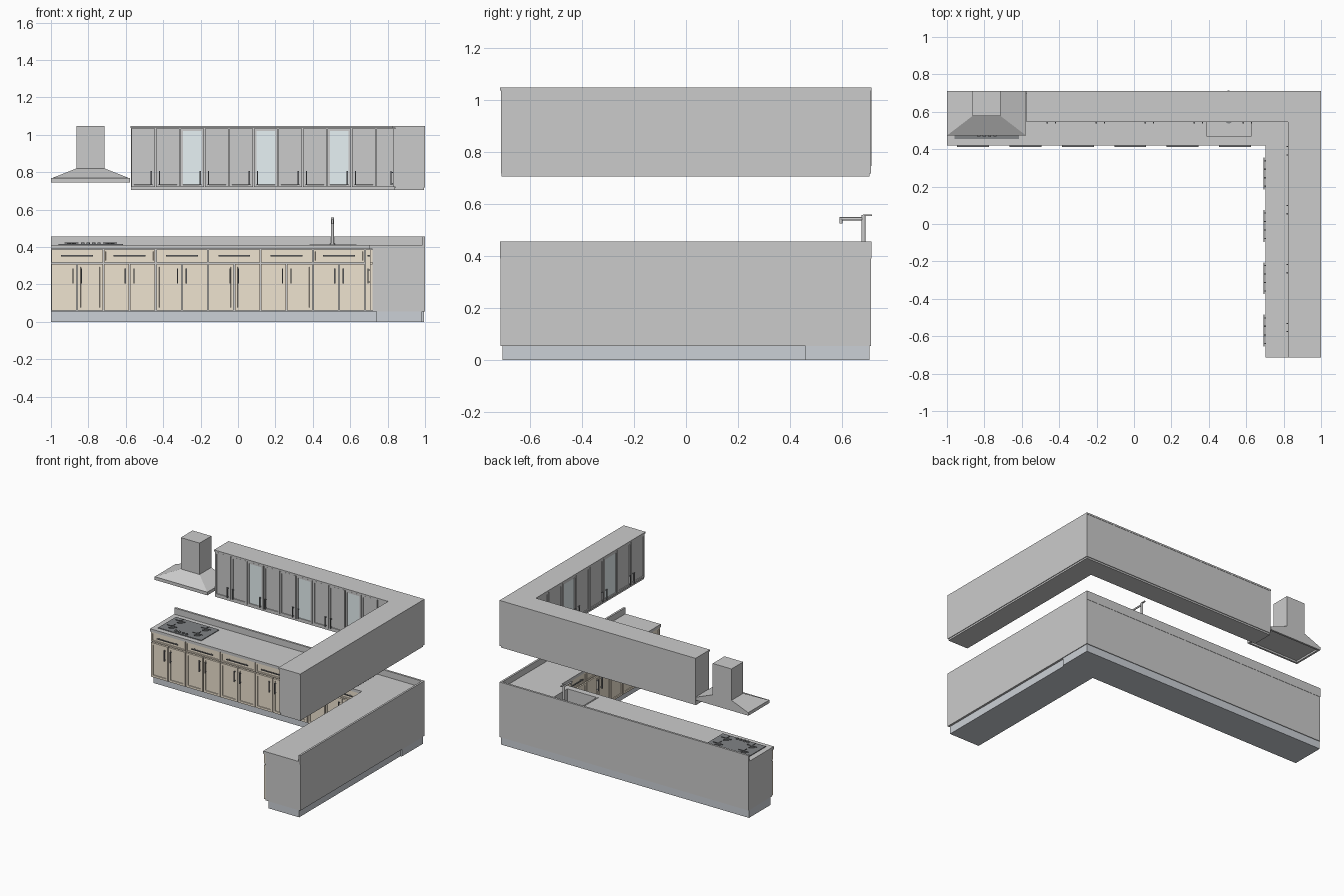
import bpy, bmesh, math
from mathutils import Vector, Matrix

if "Cube" in bpy.data.objects:
    bpy.data.objects.remove(bpy.data.objects["Cube"])

def mat(name, r, g, b):
    m = bpy.data.materials.new(name)
    m.diffuse_color = (r, g, b, 1)
    m.use_nodes = True
    m.node_tree.nodes["Principled BSDF"].inputs["Base Color"].default_value = m.diffuse_color
    return m

WOOD = mat("light_wood", .86, .77, .63)
STONE = mat("counter_stone", .93, .93, .92)
KICK = mat("plinth_grey", .60, .63, .67)
GLASS = mat("pale_glass", .80, .89, .91)
DARK = mat("dark_metal", .22, .23, .24)

def finish(name, bm, *mats):
    bmesh.ops.recalc_face_normals(bm, faces=bm.faces)
    me = bpy.data.meshes.new(name)
    bm.to_mesh(me)
    bm.free()
    ob = bpy.data.objects.new(name, me)
    bpy.context.collection.objects.link(ob)
    for m in mats:
        if m:
            me.materials.append(m)
    return ob

def add_box(bm, a, b):
    lo = Vector(map(min, a, b))
    hi = Vector(map(max, a, b))
    M = Matrix.Translation((lo + hi) / 2) @ Matrix.Diagonal((hi - lo).to_4d())
    return bmesh.ops.create_cube(bm, size=1, matrix=M)["verts"]

def add_cyl(bm, a, b, r, n=16):
    a, b = Vector(a), Vector(b)
    d = b - a
    M = Matrix.Translation((a + b) / 2) @ d.to_track_quat('Z', 'Y').to_matrix().to_4x4()
    bmesh.ops.create_cone(bm, cap_ends=True, segments=n, radius1=r, radius2=r, depth=d.length, matrix=M)

def box(name, a, b, m=None):
    bm = bmesh.new()
    add_box(bm, a, b)
    return finish(name, bm, m)

def corner_prism(name, xl, yf, xf, ye, xr, yb, z0, z1, m=None):
    """L-shaped slab: back run from xl, right run down to ye."""
    bm = bmesh.new()
    pts = [(xl, yb), (xl, yf), (xf, yf), (xf, ye), (xr, ye), (xr, yb)]
    f = bm.faces.new([bm.verts.new((x, y, z0)) for x, y in pts])
    up = bmesh.ops.extrude_face_region(bm, geom=[f])["geom"]
    bmesh.ops.translate(bm, vec=(0, 0, z1 - z0), verts=[v for v in up if isinstance(v, bmesh.types.BMVert)])
    return finish(name, bm, m)

# run = (name, along x?, front plane); u runs along the wall, d out of it
def at(run, u, d, z):
    return (u, run[2] - d, z) if run[1] else (run[2] - d, u, z)

def panel(name, run, u0, u1, z0, z1, m=None, glass=False, frame=.022):
    """Framed door or drawer front with a recessed panel."""
    g = .003
    bm = bmesh.new()
    add_box(bm, at(run, u0 + g, 0, z0), at(run, u1 - g, .014, z1))
    out = Vector((0, -1, 0)) if run[1] else Vector((-1, 0, 0))
    bm.normal_update()
    face = max(bm.faces, key=lambda f: f.normal.dot(out))
    bmesh.ops.inset_region(bm, faces=[face], thickness=frame)
    bmesh.ops.inset_region(bm, faces=[face], thickness=.001, depth=-.005)
    if glass:
        face.material_index = 1
        base = bpy.data.materials.get("door_grey") or mat("door_grey", .8, .8, .8)
        return finish(name, bm, base, GLASS)
    return finish(name, bm, m)

def handle(name, run, u, z, length, upright):
    """Bar handle on two posts."""
    t, h = .003, length / 2
    bm = bmesh.new()
    du, dz = (t, h) if upright else (h, t)
    add_box(bm, at(run, u - du, .021, z - dz), at(run, u + du, .027, z + dz))
    for s in (-1, 1):
        pu, pz = (u, z + s * h * .8) if upright else (u + s * h * .8, z)
        add_box(bm, at(run, pu - t, .013, pz - t), at(run, pu + t, .022, pz + t))
    finish(name, bm, DARK)

def base_run(run, start, count, w=.28):
    for i in range(count):
        a = start + i * w
        c, b = a + w / 2, a + w
        panel(f"{run[0]}_drawer_{i}", run, a, b, .317, .387, WOOD, frame=.014)
        handle(f"{run[0]}_drawer_handle_{i}", run, c, .353, .17, False)
        for s, (p, q) in zip((-1, 1), ((a, c), (c, b))):
            panel(f"{run[0]}_door_{i}", run, p, q, .06, .309, WOOD)
            handle(f"{run[0]}_door_handle_{i}", run, c + s * .023, .245, .08, True)

def wall_run(run, start, count, w, glazed):
    for i in range(count):
        a = start + i * w
        c, b = a + w / 2, a + w
        for k, (s, p, q) in enumerate(((-1, a, c), (1, c, b))):
            panel(f"{run[0]}_door_{i}_{k}", run, p, q, .72, 1.034, None, (2 * i + k) in glazed, .018)
            handle(f"{run[0]}_handle_{i}_{k}", run, c + s * .022, .768, .075, True)

# base cabinets
box("back_plinth", (-1, .46, 0), (.995, .705, .057), KICK)
box("right_plinth", (.74, -.705, 0), (.985, .46, .057), KICK)
carcass = corner_prism("base_carcass", -1, .44, .72, -.712, 1, .71, .055, .39)
counter = corner_prism("countertop", -1, .419, .702, -.714, 1, .712, .39, .41, STONE)
corner_prism("upstand", -1, .697, .986, -.714, 1, .712, .41, .455, STONE)
base_back = ("base_back", True, .44)
base_right = ("base_right", False, .72)
base_run(base_back, -1, 6)
base_run(base_right, -.71, 4)
box("corner_filler_back", (.683, .428, .06), (.71, .44, .387), WOOD)
box("corner_filler_right", (.708, .413, .06), (.72, .44, .387), WOOD)

# wall cabinets
corner_prism("wall_carcass", -.573, .563, .842, -.711, 1, .71, .717, 1.036)
corner_prism("wall_top", -.575, .546, .824, -.714, 1, .712, 1.036, 1.048)
corner_prism("wall_bottom_rail", -.573, .555, .834, -.708, .995, .705, .705, .717)
wall_back = ("wall_back", True, .563)
wall_right = ("wall_right", False, .842)
wall_run(wall_back, -.573, 5, .262, {2, 5, 8})
wall_run(wall_right, -.711, 4, .315, {2, 5})
box("wall_corner_filler", (.74, .55, .72), (.842, .563, 1.034))

# sink: cut the counter, drop in a hollow bowl
SX0, SX1, SY0, SY1 = .382, .633, .46, .65
cutter = box("sink_cutter", (SX0 + .005, SY0 + .005, .295), (SX1 - .005, SY1 - .005, .5))
cutter.hide_render = True
for ob in (carcass, counter):
    md = ob.modifiers.new("sink_hole", 'BOOLEAN')
    md.object, md.operation, md.solver = cutter, 'DIFFERENCE', 'EXACT'
    bpy.context.view_layer.objects.active = ob
    bpy.ops.object.modifier_apply(modifier=md.name)
bpy.data.objects.remove(cutter)
bm = bmesh.new()
add_box(bm, (SX0, SY0, .29), (SX1, SY1, .413))
bm.normal_update()
top = max(bm.faces, key=lambda f: f.normal.z)
bmesh.ops.inset_region(bm, faces=[top], thickness=.012)
ring = list(top.verts)
ext = bmesh.ops.extrude_discrete_faces(bm, faces=[top])["faces"][0]
bmesh.ops.translate(bm, vec=(0, 0, -.1), verts=ext.verts)
inner = [e for e in bm.edges if abs(e.verts[0].co.z - e.verts[1].co.z) > .09
         and SX0 + .01 < e.verts[0].co.x < SX1 - .01]
bmesh.ops.bevel(bm, geom=inner, offset=.02, segments=4, affect='EDGES', profile=.5)
finish("sink_bowl", bm)
bm = bmesh.new()
add_cyl(bm, (.507, .555, .312), (.507, .555, .316), .018)
finish("sink_drain", bm, DARK)

# tap
bm = bmesh.new()
add_cyl(bm, (.505, .682, .41), (.505, .682, .418), .014)
add_cyl(bm, (.505, .682, .41), (.505, .682, .557), .008)
add_cyl(bm, (.505, .682, .543), (.505, .59, .543), .006)
add_cyl(bm, (.505, .595, .547), (.505, .595, .524), .006)
add_box(bm, (.500, .68, .553), (.510, .715, .559))
finish("tap", bm)
bpy.context.view_layer.objects.active = bpy.data.objects["tap"]
bpy.data.objects["tap"].select_set(True)
bpy.ops.object.shade_smooth_by_angle(angle=math.radians(40))

# cooktop with burners, pan supports and knobs
box("cooktop", (-.96, .455, .409), (-.614, .66, .415), DARK)
bm = bmesh.new()
for x in (-.89, -.685):
    for y in (.515, .61):
        add_cyl(bm, (x, y, .414), (x, y, .419), .024)
        add_cyl(bm, (x, y, .418), (x, y, .422), .014)
        add_box(bm, (x - .038, y - .002, .42), (x + .038, y + .002, .424))
        add_box(bm, (x - .002, y - .036, .42), (x + .002, y + .036, .424))
for i in range(4):
    x = -.83 + i * .029
    add_cyl(bm, (x, .473, .414), (x, .473, .424), .009)
finish("burners_and_knobs", bm, DARK)

# extractor hood: rim, sloped canopy, chimney
bm = bmesh.new()
add_box(bm, (-1, .472, .745), (-.577, .712, .768))
bm.normal_update()
under = min(bm.faces, key=lambda f: f.normal.z)
bmesh.ops.inset_region(bm, faces=[under], thickness=.02)
bmesh.ops.inset_region(bm, faces=[under], thickness=.002, depth=-.012)
finish("hood_rim", bm)
bm = bmesh.new()
for v in add_box(bm, (-.995, .477, .768), (-.582, .712, .82)):
    if v.co.z > .8:
        v.co.x = -.864 if v.co.x < -.788 else -.713
        v.co.y = max(v.co.y, .577)
finish("hood_canopy", bm)
box("hood_chimney", (-.864, .577, .818), (-.713, .712, 1.048))
